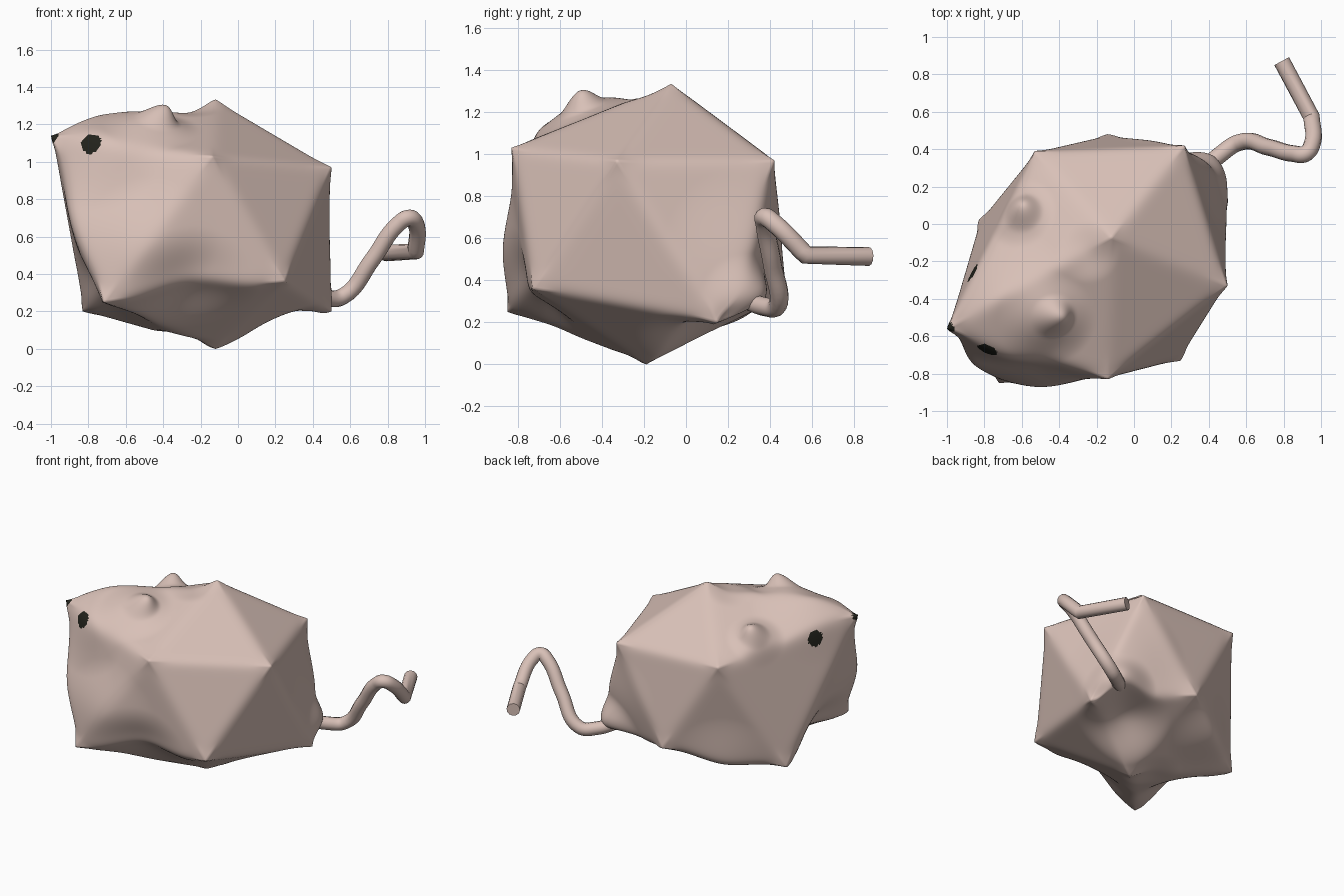
import bpy, bmesh, math
from mathutils import Vector as V

if "Cube" in bpy.data.objects:
    bpy.data.objects.remove(bpy.data.objects["Cube"])


def material(name, rgb):
    m = bpy.data.materials.new(name)
    m.diffuse_color = (*rgb, 1)
    m.use_nodes = True
    m.node_tree.nodes["Principled BSDF"].inputs["Base Color"].default_value = m.diffuse_color
    return m


skin = material("pale pink skin", (0.69, 0.53, 0.475))
dark = material("black", (0.016, 0.016, 0.011))

# Body: irregular icosahedron, two rings of five corners between two poles
top, bottom = V((-0.12, -0.07, 1.335)), V((-0.12, -0.19, 0.0))
nose = V((-1.0, -0.56, 1.14))
upper = [V((-0.14, -0.83, 1.03)), V((0.5, -0.33, 0.97)), V((0.27, 0.42, 0.97)),
         V((-0.53, 0.39, 0.99)), nose]
lower = [V((0.25, -0.73, 0.36)), V((0.5, 0.15, 0.2)), V((-0.14, 0.48, 0.33)),
         V((-0.83, 0.02, 0.2)), V((-0.72, -0.85, 0.25))]
corners = [top, bottom] + upper + lower
bm = bmesh.new()
t, b, *ring = [bm.verts.new(c) for c in corners]
up, lo = ring[:5], ring[5:]
for i in range(5):
    j = (i + 1) % 5
    for tri in ((t, up[i], up[j]), (up[i], lo[i], up[j]),
                (lo[i], lo[j], up[j]), (b, lo[j], lo[i])):
        bm.faces.new(tri)
bmesh.ops.recalc_face_normals(bm, faces=bm.faces[:])
for _ in range(6):
    bmesh.ops.subdivide_edges(bm, edges=bm.edges[:], cuts=1, use_grid_fill=True)

# Soften the edges, keep the corners pointed
flat = {v: v.co.copy() for v in bm.verts}
for _ in range(32):
    bmesh.ops.smooth_vert(bm, verts=bm.verts[:], factor=0.5,
                          use_axis_x=True, use_axis_y=True, use_axis_z=True)
for v, p in flat.items():
    d = min((p - c).length for c in corners)
    v.co = v.co.lerp(p, math.exp(-(d / 0.09) ** 2))

# Sculpted bumps: centre, push, radius
bumps = [
    ((-0.72, -0.42, 1.2), (-0.01, 0, 0.06), 0.42),     # forehead
    ((-0.25, -0.15, 1.3), (0, 0, -0.03), 0.18),        # dip behind the ears
    ((-0.72, -0.68, 1.07), (0, -0.05, 0.01), 0.34),    # cheek
    ((-0.83, -0.74, 0.65), (-0.04, -0.03, 0), 0.42),   # front edge
    ((-0.48, -0.84, 0.55), (0, -0.035, 0), 0.38),      # chin
    ((-0.25, -0.79, 0.28), (0, 0.05, 0.06), 0.38),     # hollow under the chin
    ((-0.78, -0.42, 0.22), (0.05, 0.01, 0.08), 0.38),  # hollow on the left
    ((-0.48, 0.25, 0.25), (-0.01, 0.02, -0.04), 0.34), # left haunch
    ((-0.28, -0.16, 0.05), (0, 0, 0.03), 0.2),         # belly beside the low point
    ((0.17, 0.10, 0.12), (-0.01, -0.02, 0.10), 0.34),  # hollow under the tail
    ((0.34, 0.30, 0.5), (0.025, 0.045, 0), 0.45),      # rump
    ((0.35, 0.27, 0.28), (0.06, 0.10, 0.02), 0.26),    # tail root
    ((-0.47, -0.5, 1.16), (0.02, 0, 0.07), 0.27),      # right ear
    ((-0.43, -0.5, 1.23), (0.04, 0, 0.06), 0.13),      # right ear tip
    ((-0.6, 0.05, 1.09), (0.0, 0.02, 0.06), 0.2),      # left ear
    ((-0.6, 0.07, 1.14), (0.0, 0.03, 0.05), 0.12),     # left ear tip
]
for centre, push, radius in bumps:
    c, push = V(centre), V(push)
    for v in bm.verts:
        f = 1 - (v.co - c).length / radius
        if f > 0:
            v.co += push * f * f * (3 - 2 * f)
# keep the lower corners where they were
for v, p in flat.items():
    d = min((p - c).length for c in lower + [bottom, nose])
    v.co = v.co.lerp(p, math.exp(-(d / 0.07) ** 2))

# Eyes and nose tip coloured by distance
spots = [(V((-0.79, -0.69, 1.10)), 0.057), (V((-0.87, -0.25, 1.045)), 0.055), (nose, 0.04)]
centres = [(min(bm.verts, key=lambda v: (v.co - c).length).co.copy(), r) for c, r in spots]
for f in bm.faces:
    f.smooth = True
    m = f.calc_center_median()
    f.material_index = int(any((m - c).length < r for c, r in centres))
me = bpy.data.meshes.new("body")
bm.to_mesh(me)
bm.free()
me.materials.append(skin)
me.materials.append(dark)
bpy.context.collection.objects.link(bpy.data.objects.new("body", me))

# Tail: round tube along a curved path with a straight end
path = [(0.36, 0.28, 0.31), (0.46, 0.37, 0.275), (0.56, 0.435, 0.28),
        (0.72, 0.41, 0.48), (0.86, 0.375, 0.67), (0.915, 0.375, 0.70),
        (0.95, 0.42, 0.67), (0.95, 0.57, 0.52), (0.79, 0.87, 0.513)]
cu = bpy.data.curves.new("tail", "CURVE")
cu.dimensions = "3D"
cu.bevel_depth = 0.045
cu.bevel_resolution = 4
cu.resolution_u = 8
cu.use_fill_caps = True
sp = cu.splines.new("BEZIER")
sp.bezier_points.add(len(path) - 1)
for i, (p, co) in enumerate(zip(sp.bezier_points, path)):
    p.co = co
    p.handle_left_type = p.handle_right_type = "VECTOR" if i > 6 else "AUTO"
cu.materials.append(skin)
tail = bpy.data.objects.new("tail", cu)
bpy.context.collection.objects.link(tail)
bpy.context.view_layer.objects.active = tail
tail.select_set(True)
bpy.ops.object.convert(target="MESH")
bpy.ops.object.shade_smooth_by_angle(angle=math.radians(40))
